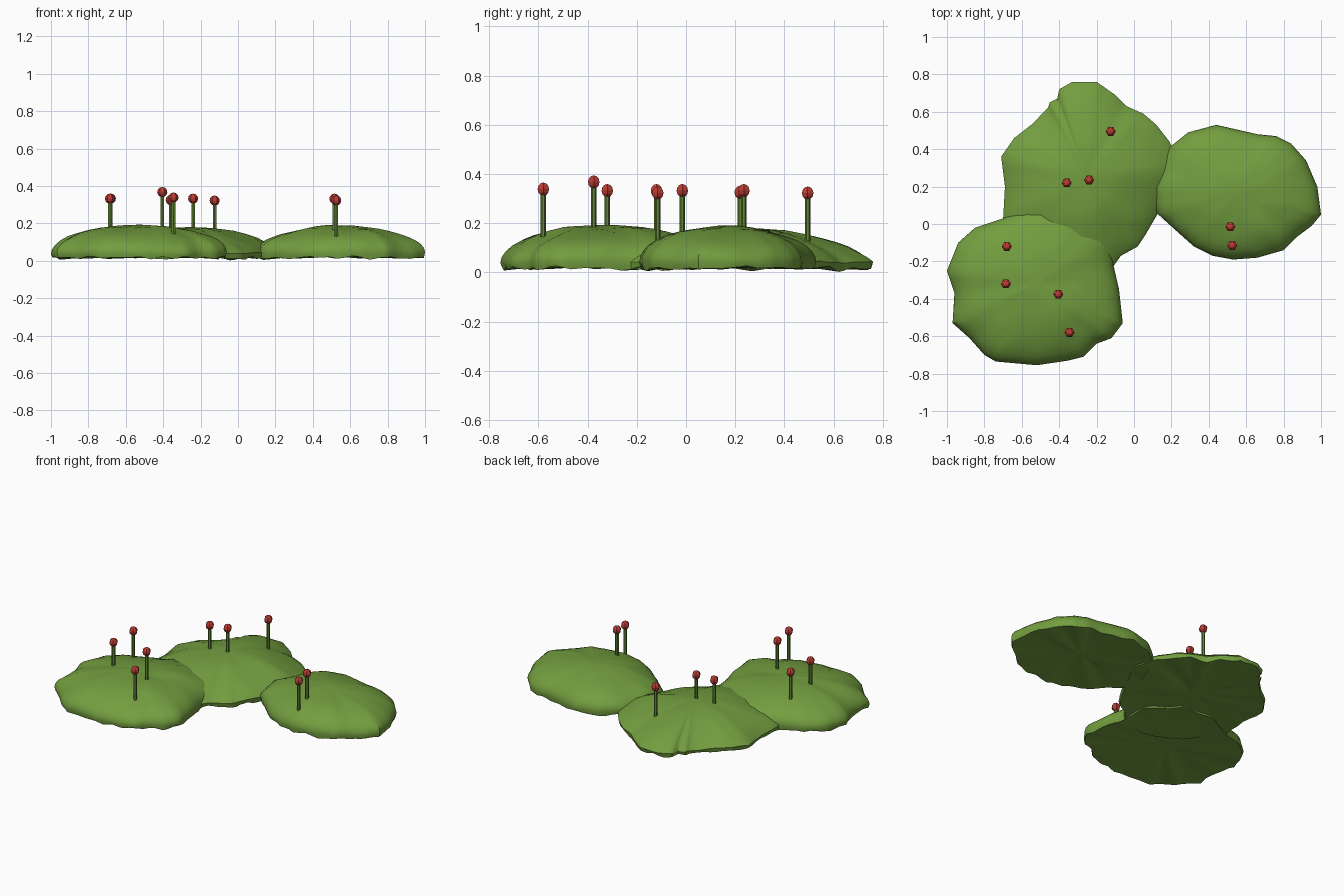
import bpy
import bmesh
import math
from mathutils import Matrix, Vector, noise

cube = bpy.data.objects.get("Cube")
if cube:
    bpy.data.objects.remove(cube, do_unlink=True)


def make_material(name, colour):
    material = bpy.data.materials.new(name)
    material.use_nodes = True
    material.diffuse_color = (*colour, 1)
    shader = material.node_tree.nodes["Principled BSDF"]
    shader.inputs["Base Color"].default_value = (*colour, 1)
    return material


moss_green = make_material("moss green", (0.17, 0.34, 0.05))
stem_green = make_material("stem green", (0.12, 0.24, 0.035))
capsule_red = make_material("capsule red", (0.50, 0.045, 0.035))


def finish(bm, name, material, smooth_angle=None):
    """Turn a bmesh into a scene object with one material."""
    bmesh.ops.recalc_face_normals(bm, faces=bm.faces)
    mesh = bpy.data.meshes.new(name)
    bm.to_mesh(mesh)
    bm.free()
    mesh.materials.append(material)
    obj = bpy.data.objects.new(name, mesh)
    bpy.context.collection.objects.link(obj)
    if smooth_angle is not None:
        bpy.ops.object.select_all(action="DESELECT")
        obj.select_set(True)
        bpy.context.view_layer.objects.active = obj
        bpy.ops.object.shade_smooth_by_angle(angle=math.radians(smooth_angle))
    return obj


def wobble(point, scale, amount):
    return noise.noise(Vector(point) * scale) * amount


def moss_mound(name, centre, outline, top, power):
    """Lumpy dome over a ragged outline, closed by a nearly flat underside."""
    centre = Vector(centre)
    corners = [Vector(p) for p in outline]
    rim = []
    for i, corner in enumerate(corners):
        following = corners[(i + 1) % len(corners)]
        rim += [corner.lerp(following, k / 3) for k in range(3)]

    bm = bmesh.new()
    rows = []
    base = 0.04
    steps = 10
    # dome rings, from the rim inwards
    for k in range(steps):
        t = math.cos(math.radians(90 * k / steps))
        row = []
        for p in rim:
            x, y = centre.lerp(p, t)
            z = base + (top - base) * (1 - t * t) ** power
            z += wobble((x, y, 0), 5, 0.010) + wobble((x, y, 3), 14, 0.005)
            row.append(bm.verts.new((x, y, z)))
        rows.append(row)
    # undercut and underside rings
    for t, height in ((0.985, 0.016), (0.6, 0.024), (0.25, 0.026)):
        row = []
        for p in rim:
            x, y = centre.lerp(p, t)
            z = max(0, height + wobble((x, y, 7), 12, 0.018))
            row.append(bm.verts.new((x, y, z)))
        rows.append(row)

    crown = bm.verts.new((*centre, top))
    floor = bm.verts.new((*centre, 0.026))
    dome, under = rows[:steps], rows[steps:]
    count = len(rim)
    for i in range(count):
        j = (i + 1) % count
        for chain in (dome, [dome[0]] + under):
            for lower, upper in zip(chain, chain[1:]):
                bm.faces.new((lower[i], lower[j], upper[j], upper[i]))
        bm.faces.new((dome[-1][i], dome[-1][j], crown))
        bm.faces.new((under[-1][j], under[-1][i], floor))
    return finish(bm, name, moss_green, 40)


# Moss mounds
moss_mound("front_mound", (-0.52, -0.32), [
    (-0.70, 0.03), (-0.85, -0.02), (-0.94, -0.10), (-1, -0.25), (-0.96, -0.37),
    (-0.97, -0.53), (-0.88, -0.61), (-0.80, -0.70), (-0.74, -0.735),
    (-0.52, -0.755), (-0.35, -0.73), (-0.27, -0.71), (-0.20, -0.64),
    (-0.12, -0.61), (-0.06, -0.53), (-0.08, -0.35), (-0.11, -0.22),
    (-0.12, -0.05), (-0.3, 0.1), (-0.5, 0.13)], 0.193, 0.5)

moss_mound("back_mound", (-0.25, 0.25), [
    (-0.70, 0.02), (-0.69, 0.20), (-0.71, 0.36), (-0.64, 0.46), (-0.55, 0.53),
    (-0.46, 0.62), (-0.45, 0.65), (-0.41, 0.67), (-0.40, 0.72), (-0.33, 0.76),
    (-0.20, 0.76), (-0.10, 0.69), (-0.04, 0.63), (0.05, 0.59), (0.12, 0.53),
    (0.19, 0.44), (0.25, 0.3), (0.13, 0.06), (0.06, -0.06), (0.02, -0.12),
    (-0.07, -0.17), (-0.12, -0.24), (-0.3, -0.3), (-0.55, -0.2)], 0.18, 0.85)

moss_mound("side_mound", (0.55, 0.17), [
    (0.19, 0.41), (0.29, 0.49), (0.44, 0.53), (0.66, 0.48), (0.76, 0.47),
    (0.84, 0.43), (0.92, 0.34), (0.98, 0.20), (1, 0.05), (0.95, -0.01),
    (0.87, -0.07), (0.80, -0.14), (0.73, -0.16), (0.66, -0.18), (0.53, -0.19),
    (0.42, -0.17), (0.32, -0.12), (0.23, -0.04), (0.12, 0.06), (0.10, 0.2)],
    0.188, 0.5)


# Spore stalks: a thin stem with a faceted capsule on its tip
def spore_stalk(index, x, y, z):
    stem = bmesh.new()
    length = 0.2
    bmesh.ops.create_cone(
        stem, cap_ends=True, segments=6, radius1=0.011, radius2=0.011,
        depth=length, matrix=Matrix.Translation((x, y, z - length / 2)))
    finish(stem, f"spore_stem_{index}", stem_green)
    capsule = bmesh.new()
    turn = Matrix.Rotation(math.radians(30), 4, "Z")
    bmesh.ops.create_uvsphere(
        capsule, u_segments=6, v_segments=6, radius=0.027,
        matrix=Matrix.Translation((x, y, z)) @ turn)
    finish(capsule, f"spore_capsule_{index}", capsule_red)


tips = [
    (-0.68, -0.12, 0.332), (-0.685, -0.32, 0.332), (-0.405, -0.375, 0.367),
    (-0.345, -0.58, 0.338), (-0.36, 0.22, 0.325), (-0.24, 0.235, 0.332),
    (-0.125, 0.495, 0.322), (0.515, -0.015, 0.332), (0.525, -0.115, 0.322)]
for index, tip in enumerate(tips, 1):
    spore_stalk(index, *tip)
